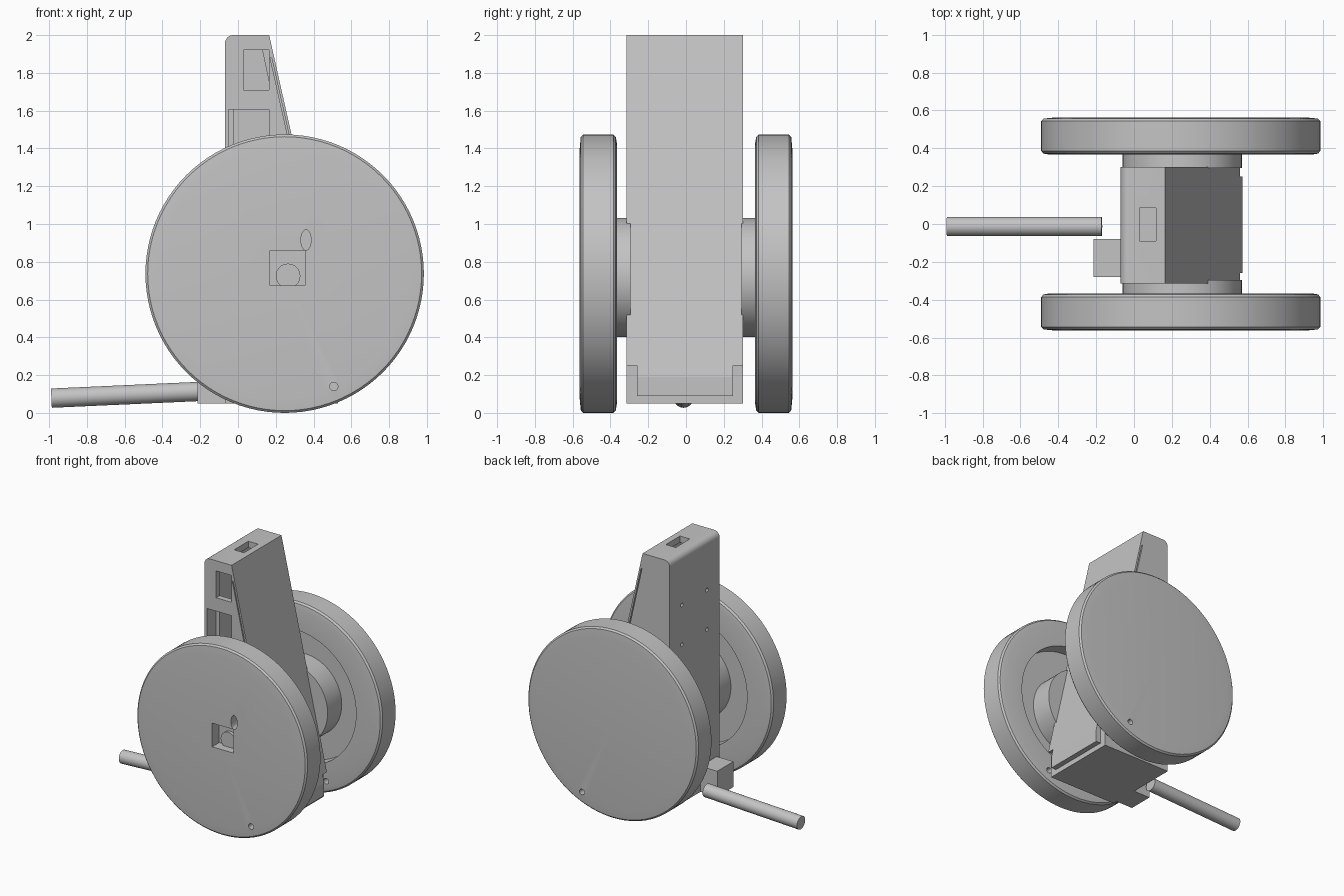
import bpy, bmesh, math
from mathutils import Matrix, Vector

if "Cube" in bpy.data.objects:
    bpy.data.objects.remove(bpy.data.objects["Cube"])

grey = bpy.data.materials.new("plain grey")
grey.diffuse_color = (0.55, 0.55, 0.55, 1)
grey.use_nodes = True
grey.node_tree.nodes["Principled BSDF"].inputs["Base Color"].default_value = grey.diffuse_color


def finish(name, bm):
    bmesh.ops.recalc_face_normals(bm, faces=bm.faces)
    me = bpy.data.meshes.new(name)
    bm.to_mesh(me)
    bm.free()
    ob = bpy.data.objects.new(name, me)
    bpy.context.collection.objects.link(ob)
    me.materials.append(grey)
    return ob


def prism(name, pts, y0, y1):
    """Extrude an x-z outline along y."""
    bm = bmesh.new()
    a = [bm.verts.new((x, y0, z)) for x, z in pts]
    b = [bm.verts.new((x, y1, z)) for x, z in pts]
    bm.faces.new(a)
    bm.faces.new(b[::-1])
    n = len(pts)
    for i in range(n):
        bm.faces.new((a[i], b[i], b[(i + 1) % n], a[(i + 1) % n]))
    return finish(name, bm)


def box(name, x0, x1, y0, y1, z0, z1):
    return prism(name, [(x0, z0), (x1, z0), (x1, z1), (x0, z1)], y0, y1)


def rod(name, p, q, r, n=48):
    p, q = Vector(p), Vector(q)
    bm = bmesh.new()
    rot = (q - p).to_track_quat('Z', 'Y').to_matrix().to_4x4()
    bmesh.ops.create_cone(bm, cap_ends=True, segments=n, radius1=r, radius2=r,
                          depth=(q - p).length,
                          matrix=Matrix.Translation((p + q) / 2) @ rot)
    return finish(name, bm)


def lathe(name, prof, cx, cz, n=96):
    """Spin a closed (radius, y) profile about the wheel axle."""
    bm = bmesh.new()
    rings = []
    for r, y in prof:
        if r == 0:
            rings.append([bm.verts.new((cx, y, cz))] * n)
        else:
            rings.append([bm.verts.new((cx + r * math.cos(t * math.tau / n), y,
                                        cz + r * math.sin(t * math.tau / n))) for t in range(n)])
    for a, b in zip(rings, rings[1:]):
        for i in range(n):
            j = (i + 1) % n
            bm.faces.new(list(dict.fromkeys((a[i], a[j], b[j], b[i]))))
    return finish(name, bm)


def cut(ob, cutters):
    bpy.context.view_layer.objects.active = ob
    for c in cutters:
        m = ob.modifiers.new("cut", 'BOOLEAN')
        m.operation, m.solver, m.object = 'DIFFERENCE', 'EXACT', c
        bpy.ops.object.modifier_apply(modifier=m.name)
        bpy.data.objects.remove(c)


def smooth(ob):
    bpy.ops.object.select_all(action='DESELECT')
    ob.select_set(True)
    bpy.context.view_layer.objects.active = ob
    bpy.ops.object.shade_smooth_by_angle(angle=math.radians(25))


# Wheels with a recessed inner face, and the hubs joining them to the body
CX, CZ = 0.247, 0.737
for side, s in (("front", -1), ("back", 1)):
    wheel = lathe(side + "_wheel", [
        (0, 0.563 * s), (0.66, 0.563 * s), (0.725, 0.557 * s), (0.737, 0.545 * s),
        (0.737, 0.385 * s), (0.725, 0.372 * s), (0.69, 0.366 * s), (0.52, 0.366 * s),
        (0.52, 0.47 * s), (0, 0.47 * s)], CX, CZ)
    holes = [rod("bolt_hole", (0.507, 0.3 * s, 0.14), (0.507, 0.7 * s, 0.14), 0.022, 20)]
    if s < 0:
        holes.append(box("axle_window", 0.17, 0.355, -0.7, -0.4, 0.675, 0.86))
        oval = [(0.36 + 0.027 * math.cos(k * math.tau / 24),
                 0.915 + 0.055 * math.sin(k * math.tau / 24)) for k in range(24)]
        holes.append(prism("oval_hole", oval, -0.7, -0.4))
    cut(wheel, holes)
    smooth(wheel)
    smooth(rod(side + "_hub", (0.255, 0.295 * s, 0.717), (0.255, 0.475 * s, 0.717), 0.315, 64))
smooth(rod("axle_end", (0.265, -0.46, 0.725), (0.265, -0.50, 0.725), 0.065, 32))


# Tapered body: x of the slanted face at height z
def slant(z):
    return 0.165 + (2 - z) * 0.225


corner = [(-0.025 - 0.045 * math.sin(a), 1.955 + 0.045 * math.cos(a))
          for a in [k * math.pi / 12 for k in range(7)]]
body = prism("body", [(0.165, 2.0)] + corner +
             [(-0.07, 0.05), (0.53, 0.05), (0.53, 0.25), (slant(0.25), 0.25)], -0.315, 0.302)

# Hollow inside, windows on the front, slot on top, screw holes on the left
cutters = [
    prism("cavity", [(-0.02, 0.10), (0.48, 0.10), (0.48, 0.25), (slant(1.95) - 0.054, 1.95),
                     (-0.02, 1.95)], -0.27, 0.26),
    box("upper_window", 0.03, 0.165, -0.4, -0.2, 1.71, 1.92),
    box("lower_window", -0.05, 0.165, -0.4, -0.2, 1.15, 1.605),
    box("top_slot", 0.03, 0.115, -0.09, 0.085, 1.9, 2.1)]
for y in (0.15, -0.16):
    for z in (1.6, 1.29):
        cutters.append(rod("screw_hole", (-0.2, y, z), (0.0, y, z), 0.015, 12))
# Thin seams beside the slanted panel
for y0, y1 in ((-0.4, -0.305), (0.292, 0.4)):
    cutters.append(prism("seam", [(slant(1.88) - 0.022, 1.88), (slant(1.88) - 0.014, 1.88),
                                  (slant(0.3) - 0.014, 0.3), (slant(0.3) - 0.022, 0.3)], y0, y1))
cut(body, cutters)
smooth(body)

# Tongue of the slanted panel reaching down over the base
prism("panel_tongue", [(0.52, 0.09), (0.572, 0.09), (0.572, 0.19), (slant(0.25), 0.25),
                       (0.52, 0.25)], -0.26, 0.25)

# Tail bracket and tail rod
box("tail_bracket", -0.215, -0.06, -0.28, -0.08, 0.05, 0.25)
smooth(rod("tail_rod", (-0.988, -0.013, 0.078), (-0.17, -0.013, 0.115), 0.051, 32))
